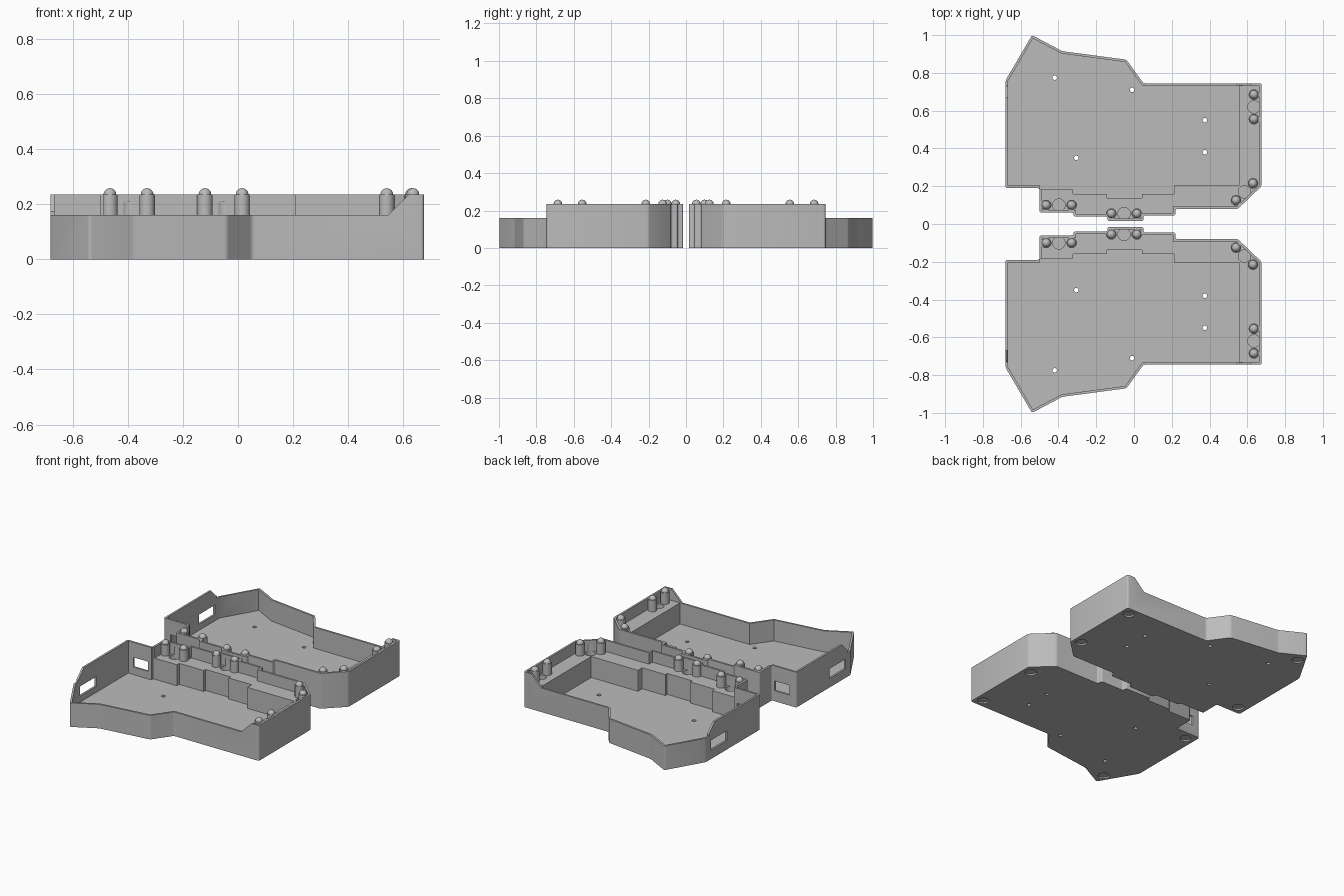
import bpy, bmesh
from mathutils import Matrix, Vector

cube = bpy.data.objects.get("Cube")
if cube:
    bpy.data.objects.remove(cube, do_unlink=True)

WALL, FLOOR, LEDGE, TOP = 0.013, 0.02, 0.16, 0.235

grey = bpy.data.materials.new("plain grey")
grey.use_nodes = True
grey.diffuse_color = (0.5, 0.5, 0.5, 1)
grey.node_tree.nodes["Principled BSDF"].inputs["Base Color"].default_value = (0.5, 0.5, 0.5, 1)


def finish(name, bm):
    bmesh.ops.recalc_face_normals(bm, faces=bm.faces)
    me = bpy.data.meshes.new(name)
    bm.to_mesh(me)
    bm.free()
    me.materials.append(grey)
    ob = bpy.data.objects.new(name, me)
    bpy.context.collection.objects.link(ob)
    return ob


def prism(name, base, direction, corner=0):
    """Extrude a polygon of 3D points, optionally rounding its long edges."""
    bm = bmesh.new()
    face = bm.faces.new([bm.verts.new(p) for p in base])
    d = Vector(direction)
    new = bmesh.ops.extrude_face_region(bm, geom=[face])["geom"]
    bmesh.ops.translate(bm, vec=d, verts=[g for g in new if isinstance(g, bmesh.types.BMVert)])
    bm.normal_update()
    if corner:
        edges = [e for e in bm.edges
                 if (e.verts[1].co - e.verts[0].co).cross(d).length < 1e-6]
        bmesh.ops.bevel(bm, geom=edges, offset=corner, segments=3, profile=0.5, affect='EDGES')
    return finish(name, bm)


def upright(name, pts, z0, z1, corner=0):
    return prism(name, [(x, y, z0) for x, y in pts], (0, 0, z1 - z0), corner)


def box(name, x0, x1, y0, y1, z0, z1):
    return upright(name, [(x0, y0), (x1, y0), (x1, y1), (x0, y1)], z0, z1)


def add_cylinder(bm, x, y, r, z0, z1):
    bmesh.ops.create_cone(bm, cap_ends=True, segments=24, radius1=r, radius2=r, depth=z1 - z0,
                          matrix=Matrix.Translation((x, y, (z0 + z1) / 2)))


def cylinders(name, spots, r, z0, z1):
    bm = bmesh.new()
    for x, y in spots:
        add_cylinder(bm, x, y, r, z0, z1)
    return finish(name, bm)


def inset(pts, d):
    """Offset a clockwise polygon inward with mitred corners."""
    out = []
    for i, p in enumerate(pts):
        a, b, c = Vector(pts[i - 1]), Vector(p), Vector(pts[(i + 1) % len(pts)])
        u, v = (b - a).normalized(), (c - b).normalized()
        n1, n2 = Vector((u.y, -u.x)), Vector((v.y, -v.x))
        out.append(tuple(b + (n1 + n2) * d / (1 + n1.dot(n2))))
    return out


def cut(ob, cutter):
    cutter.hide_render = True
    mod = ob.modifiers.new("cut", 'BOOLEAN')
    mod.operation, mod.solver, mod.object = 'DIFFERENCE', 'EXACT', cutter
    bpy.context.view_layer.objects.active = ob
    bpy.ops.object.modifier_apply(modifier=mod.name)
    bpy.data.objects.remove(cutter, do_unlink=True)


def smooth(ob):
    bpy.ops.object.select_all(action='DESELECT')
    ob.select_set(True)
    bpy.context.view_layer.objects.active = ob
    bpy.ops.object.shade_smooth_by_angle(angle=0.6)


def mirrored(ob, name):
    me = ob.data.copy()
    me.transform(Matrix.Scale(-1, 4, (0, 1, 0)))
    me.flip_normals()
    bpy.context.collection.objects.link(bpy.data.objects.new(name, me))


# Plan outlines, clockwise: outer shell and the deep well beside the ledge
far_side = [(-0.68, 0.19), (-0.68, 0.76), (-0.54, 1.0), (-0.38, 0.915), (-0.04, 0.87), (0.05, 0.745)]
outline = far_side + [
    (0.675, 0.745), (0.675, 0.2), (0.55, 0.08), (0.22, 0.08), (0.22, 0.045), (0.05, 0.045),
    (0.05, 0.015), (-0.14, 0.015), (-0.14, 0.04), (-0.32, 0.04), (-0.32, 0.06), (-0.5, 0.06),
    (-0.5, 0.19)]
well = far_side + [
    (0.57, 0.745), (0.57, 0.19), (0.225, 0.19), (0.225, 0.145), (0.055, 0.145), (0.055, 0.125),
    (-0.155, 0.125), (-0.155, 0.145), (-0.335, 0.145), (-0.335, 0.17), (-0.51, 0.17), (-0.51, 0.19)]

# Pin pairs, each with a round socket between them
pairs = [((0.635, 0.685), (0.635, 0.555)), ((0.63, 0.215), (0.54, 0.125)),
         ((-0.465, 0.1), (-0.33, 0.1)), ((-0.12, 0.055), (0.015, 0.055))]
sockets = [((a[0] + b[0]) / 2, (a[1] + b[1]) / 2) for a, b in pairs]
screws = [(-0.42, 0.775), (-0.01, 0.71), (-0.305, 0.35), (0.375, 0.55), (0.375, 0.38)]
feet = [(0.62, 0.69), (0.62, 0.24), (-0.53, 0.92), (-0.62, 0.25)]

# Tray: solid shell, then hollows, lowered far wall, ports and holes
tray = upright("rear_tray", outline, 0, TOP, 0.01)
cut(tray, upright("upper_hollow", inset(outline, WALL), LEDGE, 0.3))
cut(tray, upright("well_hollow", inset(well, WALL), FLOOR, 0.3))
ramp = [(-0.8, LEDGE), (0.545, LEDGE), (0.645, LEDGE + 0.1), (-0.8, LEDGE + 0.1)]
cut(tray, prism("far_wall_cut", [(x, 0.731, z) for x, z in ramp], (0, 0.4, 0)))
ramp = [(0.745, LEDGE), (1.1, LEDGE), (1.1, LEDGE + 0.1), (0.645, LEDGE + 0.1)]
cut(tray, prism("end_wall_cut", [(-0.75, y, z) for y, z in ramp], (0.15, 0, 0)))
cut(tray, box("end_port", -0.72, -0.64, 0.54, 0.71, 0.06, 0.125))
cut(tray, box("inner_port", -0.63, -0.52, 0.15, 0.23, 0.07, 0.135))
cut(tray, cylinders("screw_holes", screws, 0.012, -0.1, 0.1))
cut(tray, cylinders("foot_recesses", feet, 0.035, -0.1, 0.01))
cut(tray, cylinders("sockets", sockets, 0.033, LEDGE - 0.03, LEDGE + 0.05))
smooth(tray)

# Pins with domed tips standing on the ledge
bm = bmesh.new()
for pair in pairs:
    for x, y in pair:
        add_cylinder(bm, x, y, 0.028, LEDGE - 0.01, TOP)
        bmesh.ops.create_uvsphere(bm, u_segments=24, v_segments=12, radius=0.023,
                                  matrix=Matrix.Translation((x, y, TOP)))
pins = finish("rear_pins", bm)
smooth(pins)

# Facing half
mirrored(tray, "front_tray")
mirrored(pins, "front_pins")
